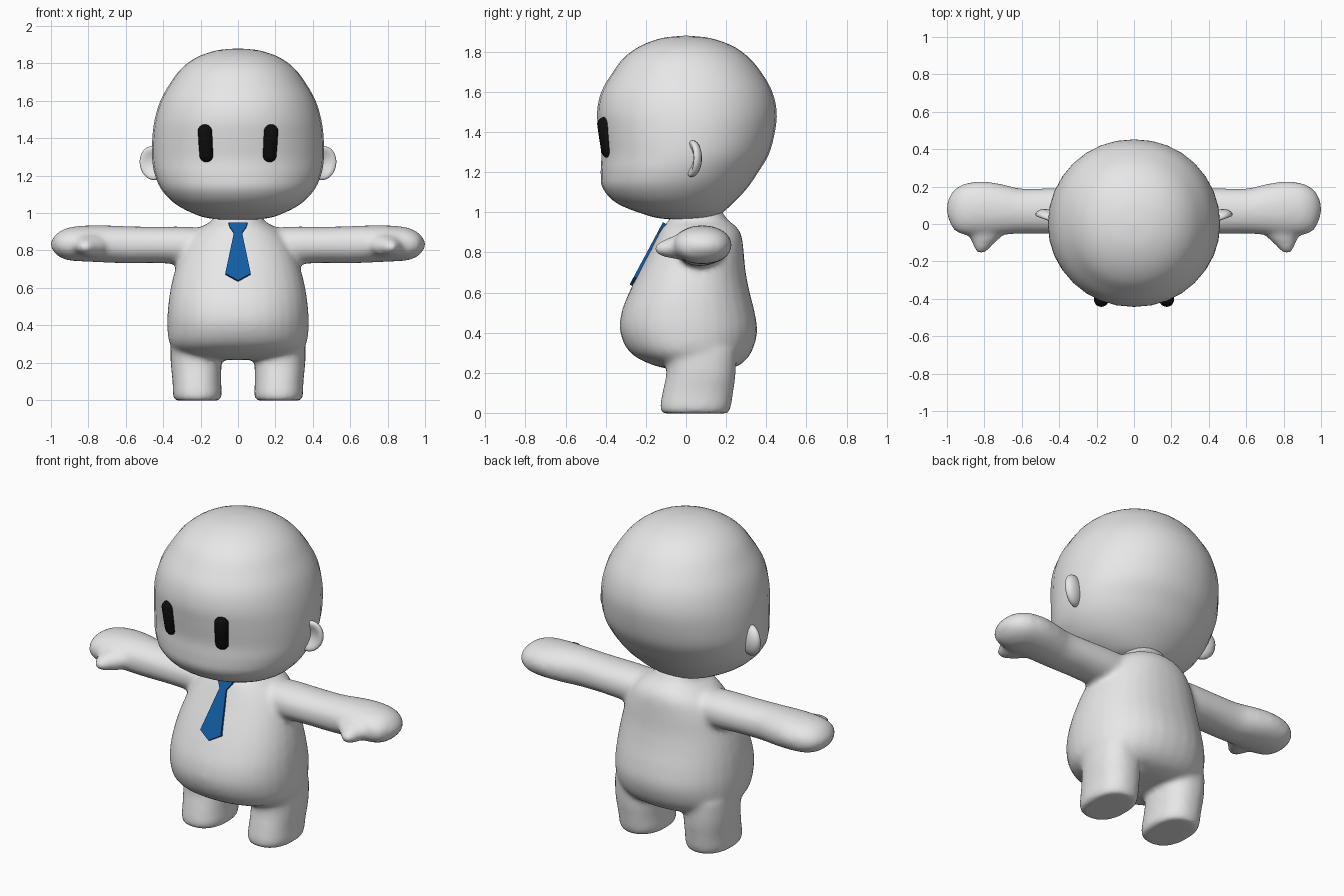
import bpy, bmesh, math
from mathutils import Vector, Matrix

if "Cube" in bpy.data.objects:
    bpy.data.objects.remove(bpy.data.objects["Cube"])


def material(name, rgb):
    m = bpy.data.materials.new(name)
    m.diffuse_color = (*rgb, 1)
    m.use_nodes = True
    m.node_tree.nodes["Principled BSDF"].inputs["Base Color"].default_value = m.diffuse_color
    return m


GREY = material("light grey", (0.8, 0.8, 0.8))
BLACK = material("black", (0.004, 0.004, 0.004))
BLUE = material("blue", (0.006, 0.11, 0.37))


def finish(bm, name, mat, smooth=True):
    bmesh.ops.recalc_face_normals(bm, faces=bm.faces)
    me = bpy.data.meshes.new(name)
    bm.to_mesh(me)
    bm.free()
    me.materials.append(mat)
    for p in me.polygons:
        p.use_smooth = smooth
    ob = bpy.data.objects.new(name, me)
    bpy.context.collection.objects.link(ob)
    return ob


def resample(rings, steps):
    """Catmull-Rom interpolation between rings."""
    out = []
    n = len(rings)
    for i in range(n - 1):
        a, b, c, d = (rings[max(0, min(n - 1, j))] for j in (i - 1, i, i + 1, i + 2))
        for s in range(steps):
            t = s / steps
            out.append([0.5 * (2 * q + (r - p) * t + (2 * p - 5 * q + 4 * r - w) * t * t
                               + (3 * q - p - 3 * r + w) * t ** 3)
                        for p, q, r, w in zip(a, b, c, d)])
    out.append(list(rings[-1]))
    return out


def loft(bm, rings, axis, power=2.0, segs=32, steps=4, side=1):
    """Rings are (position, u min, u max, v min, v max) along the axis."""
    loops = []
    for t, u0, u1, v0, v1 in resample(rings, steps):
        loop = []
        for k in range(segs):
            a = 2 * math.pi * k / segs
            c, s = math.cos(a), math.sin(a)
            u = (u0 + u1) / 2 + (u1 - u0) / 2 * math.copysign(abs(c) ** (2 / power), c)
            v = (v0 + v1) / 2 + (v1 - v0) / 2 * math.copysign(abs(s) ** (2 / power), s)
            p = {"x": (t, u, v), "y": (u, t, v), "z": (u, v, t)}[axis]
            loop.append(bm.verts.new((p[0] * side, p[1], p[2])))
        loops.append(loop)
    for a, b in zip(loops, loops[1:]):
        for k in range(segs):
            m = (k + 1) % segs
            bm.faces.new((a[k], a[m], b[m], b[k]))
    bm.faces.new(loops[0])
    bm.faces.new(loops[-1])


# Head: rounded skull with a flatter face and chin
bm = bmesh.new()
profile = [(.96, .02, -.02, .06), (.97, .14, -.13, .12), (.99, .22, -.21, .17),
           (1.045, .33, -.345, .235), (1.12, .405, -.415, .305), (1.2, .443, -.425, .36),
           (1.29, .459, -.422, .413), (1.4, .458, -.435, .443), (1.5, .445, -.443, .452),
           (1.6, .415, -.422, .43), (1.69, .365, -.37, .38), (1.77, .305, -.31, .315),
           (1.83, .225, -.225, .23), (1.868, .12, -.12, .12), (1.88, .01, -.01, .01)]
loft(bm, [(z, -w, w, f, b) for z, w, f, b in profile], "z", 2.08)
finish(bm, "head", GREY)

# Body: torso, legs, arms and thumbs fused into one smooth skin
bm = bmesh.new()
torso = [(.215, .15, -.06, .2), (.24, .30, -.17, .27), (.30, .365, -.278, .325),
         (.40, .378, -.328, .355), (.5, .374, -.322, .343), (.6, .36, -.284, .318),
         (.7, .335, -.236, .298), (.8, .30, -.183, .288), (.88, .25, -.142, .278),
         (.93, .19, -.115, .25), (.96, .14, -.085, .21), (1.02, .12, -.06, .17)]
loft(bm, [(z, -w, w, f, b) for z, w, f, b in torso], "z", 2.2)
leg = [(-.003, .1, .335, -.118, .21), (.025, .087, .348, -.13, .223),
       (.1, .09, .35, -.118, .235), (.2, .09, .36, -.098, .248), (.32, .11, .36, -.1, .25)]
arm = [(.15, -.04, .19, .74, .92), (.3, -.05, .195, .728, .928), (.45, -.052, .192, .733, .927),
       (.6, -.052, .19, .732, .93), (.7, -.058, .212, .735, .934), (.8, -.064, .228, .74, .934),
       (.9, -.06, .218, .746, .924), (.96, -.035, .185, .768, .898),
       (.99, .02, .14, .8, .865), (1.004, .06, .1, .825, .84)]
thumb = [(.04, .69, .89, .755, .905), (-.06, .705, .88, .768, .882),
         (-.11, .755, .862, .778, .862), (-.14, .78, .85, .788, .848), (-.156, .8, .835, .805, .832)]
for side in (-1, 1):
    loft(bm, leg, "z", 2.3, side=side)
    loft(bm, arm, "x", 2.1, side=side)
    loft(bm, thumb, "y", side=side)
body = finish(bm, "body", GREY)
fuse = body.modifiers.new("fuse", "REMESH")
fuse.mode = "VOXEL"
fuse.voxel_size = 0.015
fuse.use_smooth_shade = True
soften = body.modifiers.new("soften", "SMOOTH")
soften.factor = 0.5
soften.iterations = 10

for side, label in ((-1, "right"), (1, "left")):
    # Ear: flattened ball with a hollow front, flaring outwards
    bm = bmesh.new()
    bmesh.ops.create_uvsphere(bm, u_segments=20, v_segments=14, radius=1)
    for v in bm.verts:
        if v.co.y < 0:
            v.co.y *= 0.9 - 1.1 * max(0, 1 - v.co.x ** 2 - v.co.z ** 2)
        v.co = Vector((v.co.x * .078, v.co.y * .045, v.co.z * .092))
        v.co = Matrix.Rotation(.35, 3, "Z") @ Matrix.Rotation(.2, 3, "Y") @ v.co
        v.co += Vector((.452, .03, 1.267))
        v.co.x *= side
    finish(bm, label + "_ear", GREY)

    # Eye: upright capsule following the face
    bm = bmesh.new()
    bmesh.ops.create_uvsphere(bm, u_segments=20, v_segments=16, radius=.04)
    for v in bm.verts:
        t = 1 if v.co.z > 0.001 else 0 if v.co.z < -0.001 else .5
        v.co += Vector((.166 + .009 * t, -.383 - .021 * t, 1.31 + .125 * t))
        v.co.x *= side
    finish(bm, label + "_eye", BLACK)

# Necktie: thin slab lying on the sloping chest
half = [(.05, .95), (.045, .93), (.022, .895), (.068, .678)]
outline = half + [(0, .64)] + [(-x, z) for x, z in reversed(half)]
bm = bmesh.new()
front = bm.faces.new([bm.verts.new((x, -.115 - (.95 - z) * .535, z)) for x, z in outline])
ext = bmesh.ops.extrude_face_region(bm, geom=[front], use_keep_orig=True)
for v in ext["geom"]:
    if isinstance(v, bmesh.types.BMVert):
        v.co += Vector((0, .025, -.013))
finish(bm, "necktie", BLUE, smooth=False)
